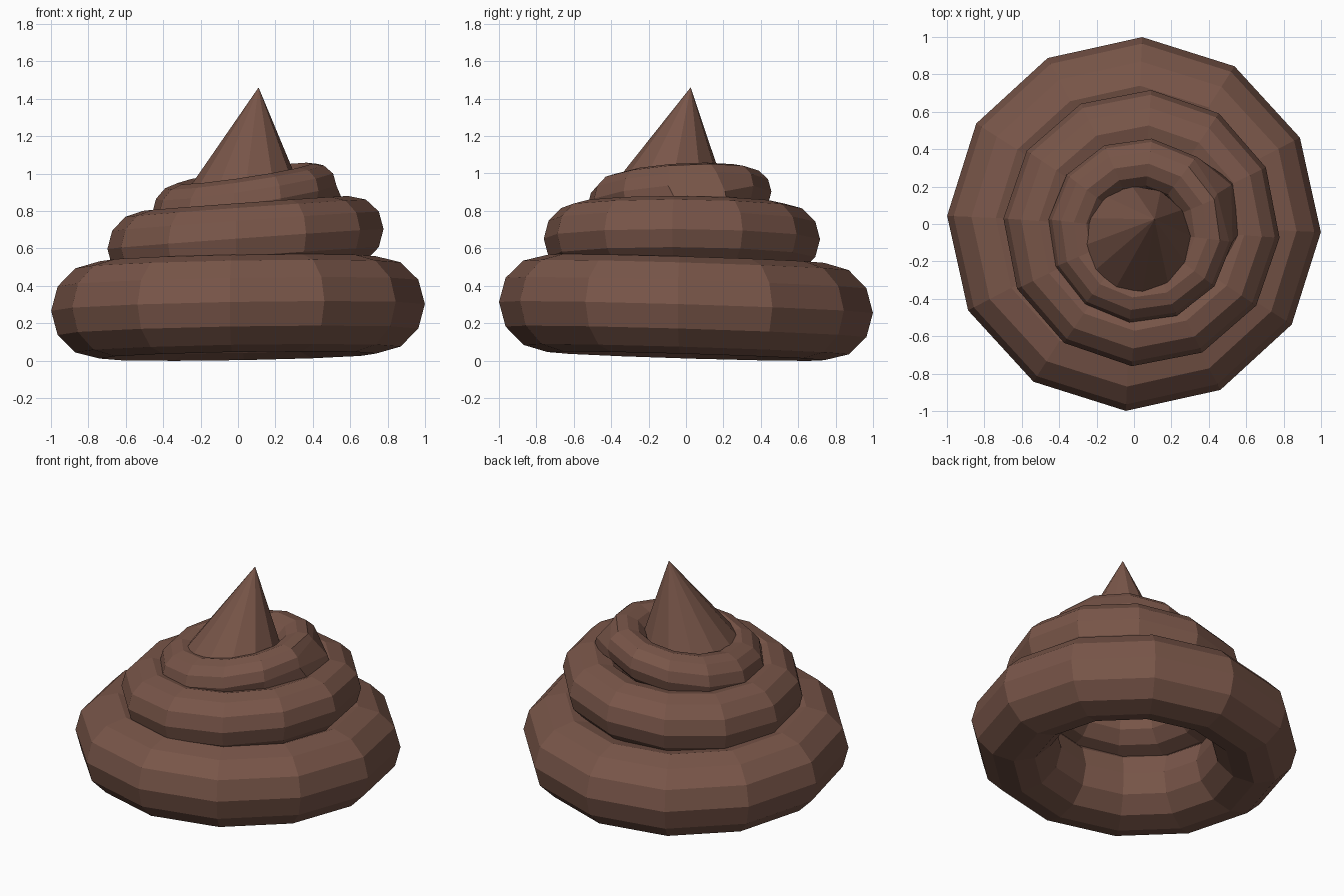
import bpy, bmesh, math
from mathutils import Vector

if "Cube" in bpy.data.objects:
    bpy.data.objects.remove(bpy.data.objects["Cube"])

brown = bpy.data.materials.new("brown")
brown.diffuse_color = (0.19, 0.092, 0.066, 1)
brown.use_nodes = True
brown.node_tree.nodes["Principled BSDF"].inputs["Base Color"].default_value = brown.diffuse_color
SIDES = 12


def finish(name, bm):
    bmesh.ops.recalc_face_normals(bm, faces=bm.faces)
    mesh = bpy.data.meshes.new(name)
    bm.to_mesh(mesh)
    bm.free()
    mesh.materials.append(brown)
    obj = bpy.data.objects.new(name, mesh)
    bpy.context.collection.objects.link(obj)
    return obj


def coil(name, centre, major, minor, slope, turn):
    """Flat-shaded 12 x 12 ring, leaning by slope in x and y."""
    bm = bmesh.new()
    grid = []
    for i in range(SIDES):
        a = math.radians(turn + 30 * i)
        row = []
        for j in range(SIDES):
            t = math.radians(30 * j)
            rad = major + minor * math.cos(t)
            x, y = rad * math.cos(a), rad * math.sin(a)
            z = minor * math.sin(t) + slope[0] * x + slope[1] * y
            row.append(bm.verts.new(Vector(centre) + Vector((x, y, z))))
        grid.append(row)
    for i in range(SIDES):
        n = (i + 1) % SIDES
        for j in range(SIDES):
            m = (j + 1) % SIDES
            bm.faces.new((grid[i][j], grid[n][j], grid[n][m], grid[i][m]))
    return finish(name, bm)


# Three stacked coils
coil("bottom_coil", (0, 0, 0.284), 0.74, 0.26, (0.017, -0.03), -2.5)
coil("middle_coil", (0.04, -0.022, 0.65), 0.55, 0.19, (0.072, -0.007), -4)
top = coil("top_coil", (0.035, -0.035, 0.865), 0.36, 0.135, (0.15, 0.06), -7)

# Small pinched flange on the right of the top coil
verts = top.data.vertices
for i, j, move in ((1, 0, (0.03, 0.05, -0.04)), (1, 11, (0.06, 0.07, -0.04)),
                   (0, 11, (0.06, 0.05, -0.03)), (1, 1, (-0.03, 0.01, 0.0))):
    verts[i * SIDES + j].co += Vector(move)

# Leaning pointed tip
bm = bmesh.new()
base = [bm.verts.new((0.015 + 0.3 * math.cos(a), -0.095 + 0.3 * math.sin(a),
                      0.93 + 0.04 * math.cos(a)))
        for a in (math.radians(30 * k + 5) for k in range(SIDES))]
apex = bm.verts.new((0.11, 0.025, 1.46))
for k in range(SIDES):
    bm.faces.new((base[k], base[(k + 1) % SIDES], apex))
bm.faces.new(base[::-1])
finish("pointed_tip", bm)
